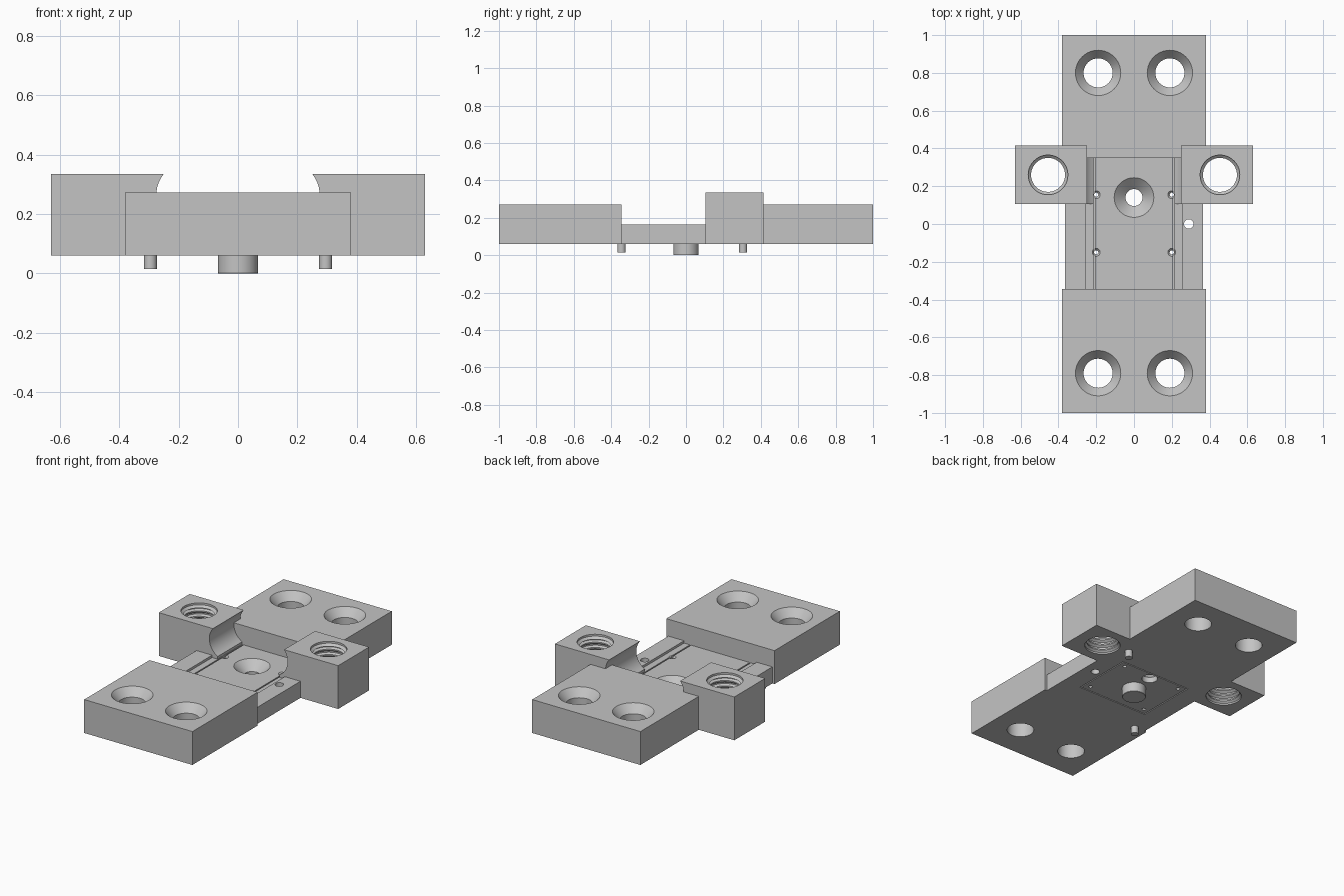
import bpy, bmesh, math

cube = bpy.data.objects.get("Cube")
if cube:
    bpy.data.objects.remove(cube, do_unlink=True)

steel = bpy.data.materials.new("machined_grey")
steel.use_nodes = True
colour = (0.55, 0.55, 0.55, 1)
steel.diffuse_color = colour
steel.node_tree.nodes["Principled BSDF"].inputs["Base Color"].default_value = colour

BASE, PAD_TOP, RAIL, FLOOR, BLOCK_TOP = 0.06, 0.272, 0.165, 0.15, 0.335


def finish(name, bm):
    bmesh.ops.recalc_face_normals(bm, faces=bm.faces)
    mesh = bpy.data.meshes.new(name)
    bm.to_mesh(mesh)
    bm.free()
    mesh.materials.append(steel)
    obj = bpy.data.objects.new(name, mesh)
    bpy.context.collection.objects.link(obj)
    return obj


def extrude_y(name, profile, y0, y1):
    """Extrude an (x, z) outline along y."""
    bm = bmesh.new()
    face = bm.faces.new([bm.verts.new((x, y0, z)) for x, z in profile])
    geom = bmesh.ops.extrude_face_region(bm, geom=[face])["geom"]
    bmesh.ops.translate(bm, vec=(0, y1 - y0, 0),
                        verts=[v for v in geom if isinstance(v, bmesh.types.BMVert)])
    return finish(name, bm)


def box(name, x0, x1, y0, y1, z0, z1):
    return extrude_y(name, [(x0, z0), (x1, z0), (x1, z1), (x0, z1)], y0, y1)


def lathe(name, profile, x, y, sides=40):
    """Closed turned solid from (radius, z) points, bottom to top."""
    bm = bmesh.new()
    rings = []
    for r, z in profile:
        rings.append([bm.verts.new((x + r * math.cos(math.tau * i / sides),
                                    y + r * math.sin(math.tau * i / sides), z))
                      for i in range(sides)])
    for low, high in zip(rings, rings[1:]):
        for i in range(sides):
            j = (i + 1) % sides
            bm.faces.new((low[i], low[j], high[j], high[i]))
    bm.faces.new(rings[0])
    bm.faces.new(rings[-1])
    return finish(name, bm)


def select_only(obj):
    bpy.ops.object.select_all(action='DESELECT')
    obj.select_set(True)
    bpy.context.view_layer.objects.active = obj


def cut(obj, cutters):
    select_only(obj)
    for cutter in cutters:
        mod = obj.modifiers.new("cut", 'BOOLEAN')
        mod.operation, mod.solver, mod.object = 'DIFFERENCE', 'EXACT', cutter
        bpy.ops.object.modifier_apply(modifier=mod.name)


def discard(cutters):
    for cutter in cutters:
        bpy.data.objects.remove(cutter, do_unlink=True)


def countersink(x, y, r_hole, r_top, top, depth):
    slope = (r_top - r_hole) / depth
    return lathe("cutter", [(r_hole, 0), (r_hole, top - depth), (r_top, top),
                            (r_top + slope * 0.01, top + 0.01)], x, y)


# End pads, each with two countersunk bolt holes
pads = [box("front_pad", -0.38, 0.38, -1, -0.345, BASE, PAD_TOP),
        box("back_pad", -0.38, 0.38, 0.35, 1, BASE, PAD_TOP)]
for pad, y in zip(pads, (-0.79, 0.8)):
    holes = [countersink(s * 0.19, y, 0.077, 0.12, PAD_TOP, 0.05) for s in (-1, 1)]
    cut(pad, holes)
    discard(holes)

# Threaded hole cutters shared by side blocks and centre plate
thread = [(0.102, 0), (0.102, BASE + 0.01)]
z = BASE + 0.02
while z < BLOCK_TOP - 0.045:
    thread += [(0.09, z), (0.09, z + 0.008), (0.104, z + 0.016), (0.104, z + 0.024)]
    z += 0.034
thread += [(0.09, BLOCK_TOP - 0.025), (0.105, BLOCK_TOP - 0.012), (0.105, BLOCK_TOP + 0.02)]
threads = [lathe("cutter", thread, s * 0.455, 0.26) for s in (-1, 1)]

# Centre plate with side rails and a stepped channel
half = [(0.365, BASE), (0.365, RAIL), (0.255, RAIL), (0.255, FLOOR),
        (0.214, FLOOR), (0.214, FLOOR - 0.012), (0.206, FLOOR - 0.012), (0.206, FLOOR)]
plate = extrude_y("centre_plate", half + [(-x, z) for x, z in reversed(half)], -0.345, 0.35)

# Plate holes: main countersink, corner screws, side locating hole
holes = [countersink(0, 0.14, 0.045, 0.105, FLOOR, 0.055),
         lathe("cutter", [(0.025, 0), (0.025, 0.3)], 0.29, 0)]
for sx in (-1, 1):
    for y in (-0.15, 0.155):
        holes.append(countersink(sx * 0.2, y, 0.011, 0.021, FLOOR, 0.012))
# Narrow seam around the insert on the underside
for s in (-1, 1):
    x, y = s * 0.24, s * 0.19
    holes.append(box("cutter", x - 0.003, x + 0.003, -0.193, 0.193, 0.04, BASE + 0.01))
    holes.append(box("cutter", -0.243, 0.243, y - 0.003, y + 0.003, 0.04, BASE + 0.01))
cut(plate, holes + threads)
discard(holes)

# Side blocks with a scooped inner face
blocks = []
for s, name, hole in ((-1, "right_block", threads[0]), (1, "left_block", threads[1])):
    outline = [(0.63, BLOCK_TOP), (0.63, BASE), (0.365, BASE), (0.365, 0.14), (0.218, 0.14)]
    # circular scoop from the floor up to the top edge
    cx, cz, r = 0.165, 0.265, 0.11
    a0 = math.atan2(FLOOR + 0.013 - cz, 0.218 - cx)
    a1 = math.atan2(BLOCK_TOP - cz, 0.25 - cx)
    outline += [(cx + r * math.cos(a0 + (a1 - a0) * i / 12),
                 cz + r * math.sin(a0 + (a1 - a0) * i / 12)) for i in range(13)]
    block = extrude_y(name, [(s * x, z) for x, z in outline], 0.105, 0.415)
    cut(block, [hole])
    blocks.append(block)
discard(threads)

# Underside boss and two locating pins
turned = [lathe("centre_boss", [(0.066, 0), (0.068, 0.002), (0.068, BASE + 0.01)], 0, 0),
          lathe("front_pin", [(0.022, 0.015), (0.022, BASE + 0.01)], -0.295, -0.334),
          lathe("back_pin", [(0.022, 0.015), (0.022, BASE + 0.01)], 0.295, 0.305)]
turned[1].location.y = -0.011

for obj in pads + [plate] + blocks + turned:
    select_only(obj)
    bpy.ops.object.shade_smooth_by_angle(angle=math.radians(25))
